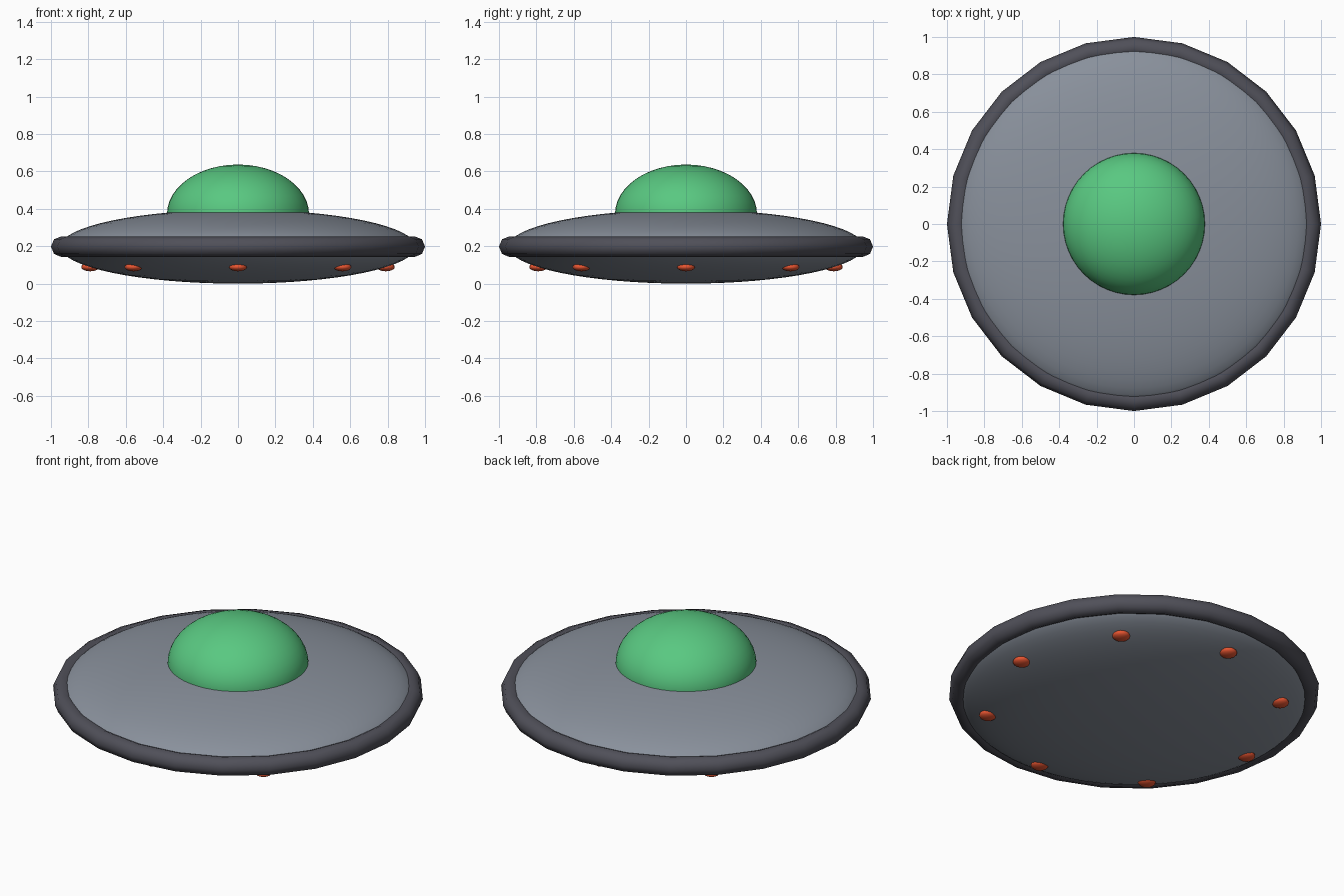
import bpy, bmesh, math

if "Cube" in bpy.data.objects:
    bpy.data.objects.remove(bpy.data.objects["Cube"])

CENTRE_Z = 0.198   # height of the saucer's mid plane


def material(name, rgb):
    m = bpy.data.materials.new(name)
    m.diffuse_color = (*rgb, 1.0)
    m.use_nodes = True
    m.node_tree.nodes["Principled BSDF"].inputs["Base Color"].default_value = m.diffuse_color
    return m


HULL = material("blue_grey_metal", (0.25, 0.28, 0.33))
RIM = material("dark_metal", (0.08, 0.08, 0.10))
GLASS = material("green_glass", (0.10, 0.58, 0.22))
LAMP = material("red_lamp", (0.80, 0.09, 0.03))


def finish(obj, name, mat):
    obj.name = name
    obj.data.materials.append(mat)
    for p in obj.data.polygons:
        p.use_smooth = True
    return obj


def ellipsoid(name, mat, loc, size, segments, rings):
    bpy.ops.mesh.primitive_uv_sphere_add(
        segments=segments, ring_count=rings, radius=1, location=loc)
    obj = bpy.context.object
    for v in obj.data.vertices:
        v.co = [c * s for c, s in zip(v.co, size)]
    return finish(obj, name, mat)


# Lens-shaped hull
ellipsoid("hull", HULL, (0, 0, CENTRE_Z), (0.95, 0.95, 0.198), 64, 32)

# Rounded rim band
bpy.ops.mesh.primitive_torus_add(
    major_radius=0.945, minor_radius=0.055, major_segments=24,
    minor_segments=8, location=(0, 0, CENTRE_Z))
finish(bpy.context.object, "rim", RIM)

# Cockpit dome: upper half of a squashed sphere, sunk slightly into the hull
dome = ellipsoid("dome", GLASS, (0, 0, 0.371), (0.38, 0.38, 0.266), 48, 24)
bm = bmesh.new()
bm.from_mesh(dome.data)
bmesh.ops.bisect_plane(
    bm, geom=bm.verts[:] + bm.edges[:] + bm.faces[:],
    plane_co=(0, 0, -0.03), plane_no=(0, 0, 1), clear_inner=True)
bm.to_mesh(dome.data)
bm.free()

# Ring of lamps under the hull
for i in range(8):
    a = i * math.tau / 8
    ellipsoid(f"lamp_{i + 1}", LAMP,
              (0.79 * math.cos(a), 0.79 * math.sin(a), 0.089),
              (0.048, 0.048, 0.023), 16, 10)
